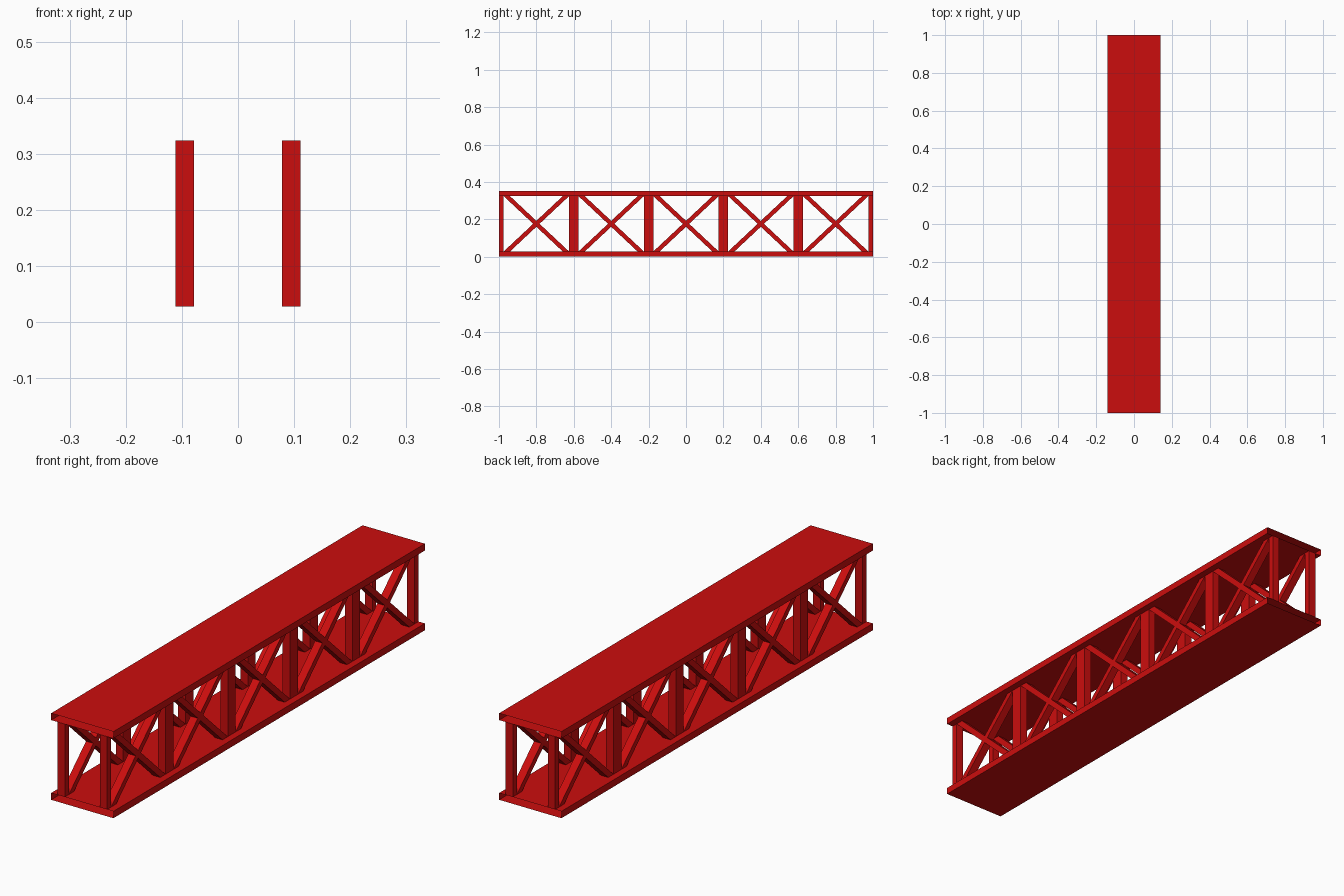
import bpy
import bmesh

cube = bpy.data.objects.get("Cube")
if cube:
    bpy.data.objects.remove(cube, do_unlink=True)

HALF_WIDTH, HEIGHT, PLATE = 0.14, 0.352, 0.028
LOW, HIGH = PLATE, HEIGHT - PLATE
PANELS, PITCH = 5, 0.4
POST = 0.025            # post depth inside each panel
ROW_X, ROW_W = 0.095, 0.033
BRACE_W, BRACE_RUN = 0.033, 0.034

red = bpy.data.materials.new("girder red")
red.use_nodes = True
colour = (0.6, 0.004, 0.004, 1)
red.diffuse_color = colour
red.node_tree.nodes["Principled BSDF"].inputs["Base Color"].default_value = colour


def prism(name, x, width, profile, open_ends=False):
    """Extrude a (y, z) outline across x; open_ends drops the y end faces."""
    bm = bmesh.new()
    sides = [[bm.verts.new((x + s * width / 2, y, z)) for y, z in profile]
             for s in (-1, 1)]
    bm.faces.new(sides[0])
    bm.faces.new(sides[1])
    for i in range(len(profile)):
        j = (i + 1) % len(profile)
        bm.faces.new((sides[0][i], sides[0][j], sides[1][j], sides[1][i]))
    bmesh.ops.recalc_face_normals(bm, faces=bm.faces)
    if open_ends:
        ends = [f for f in bm.faces if abs(f.normal.y) > 0.9]
        bmesh.ops.delete(bm, geom=ends, context="FACES_ONLY")
    mesh = bpy.data.meshes.new(name)
    bm.to_mesh(mesh)
    bm.free()
    mesh.materials.append(red)
    obj = bpy.data.objects.new(name, mesh)
    bpy.context.collection.objects.link(obj)
    return obj


def box_profile(y0, y1, z0, z1):
    return [(y0, z0), (y1, z0), (y1, z1), (y0, z1)]


# Hollow top and bottom decks, open at both ends
prism("bottom_deck", 0, 2 * HALF_WIDTH, box_profile(-1, 1, 0, LOW), True)
prism("top_deck", 0, 2 * HALF_WIDTH, box_profile(-1, 1, HIGH, HEIGHT), True)

for side, x in (("right", -ROW_X), ("left", ROW_X)):
    # Posts: full between panels, half at the two ends
    for i in range(PANELS + 1):
        y = -1 + i * PITCH
        prism(f"{side}_post_{i + 1}", x, ROW_W,
              box_profile(max(y - POST, -1), min(y + POST, 1), LOW, HIGH))

    # Crossed diagonal braces filling each panel
    for i in range(PANELS):
        y0 = -1 + i * PITCH + POST
        y1 = y0 + PITCH - 2 * POST
        for label, a, b, run in (("rising", y0, y1, BRACE_RUN),
                                 ("falling", y1, y0, -BRACE_RUN)):
            prism(f"{side}_{label}_brace_{i + 1}", x, BRACE_W,
                  [(a, LOW), (a + run, LOW), (b, HIGH), (b - run, HIGH)])
